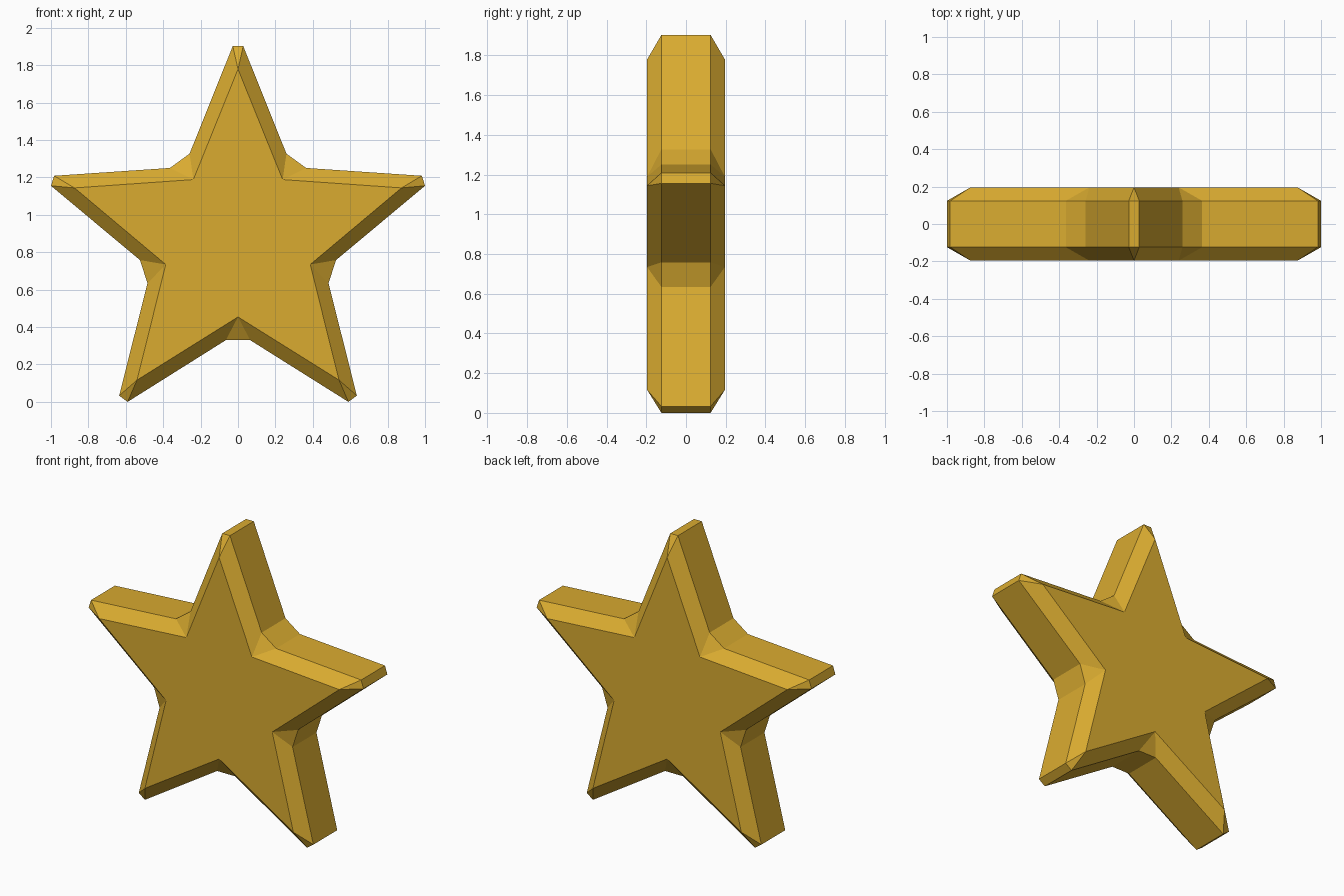
import bpy, bmesh, math

if "Cube" in bpy.data.objects:
    bpy.data.objects.remove(bpy.data.objects["Cube"])

CENTRE_Z = 0.86
FACE_Y, RIM_Y = 0.196, 0.124        # half depth of the flat faces and of the rim
TIP_R, VALLEY_R = 0.919, 0.406      # flat face radii
RIM_TIP_R, RIM_TIP_W = 1.0425, 0.028
RIM_VALLEY_R, RIM_VALLEY_W = 0.53, 0.065

gold = bpy.data.materials.new("golden yellow")
gold.diffuse_color = (0.70, 0.41, 0.03, 1)
gold.use_nodes = True
gold.node_tree.nodes["Principled BSDF"].inputs["Base Color"].default_value = gold.diffuse_color

bm = bmesh.new()


def point(angle, radius, side, y):
    """Point at a radius along an angle, shifted sideways."""
    c, s = math.cos(angle), math.sin(angle)
    return bm.verts.new((radius * c - side * s, y, CENTRE_Z + radius * s + side * c))


def layer(sign):
    """One flat star outline and the cut-corner rim beside it."""
    face, rim = [], []
    for i in range(10):
        a = math.radians(90 + 36 * i)
        tip = i % 2 == 0
        face.append(point(a, TIP_R if tip else VALLEY_R, 0, sign * FACE_Y))
        r, w = (RIM_TIP_R, RIM_TIP_W) if tip else (RIM_VALLEY_R, RIM_VALLEY_W)
        rim += [point(a, r, -w, sign * RIM_Y), point(a, r, w, sign * RIM_Y)]
    return face, rim


front, front_rim = layer(-1)
back, back_rim = layer(1)

# Flat star faces and their chamfers
for face, rim in ((front, front_rim), (back, back_rim)):
    bm.faces.new(face)
    for i in range(10):
        j = (i + 1) % 10
        bm.faces.new((face[i], rim[2 * i], rim[2 * i + 1]))
        bm.faces.new((face[i], rim[2 * i + 1], rim[2 * j], face[j]))

# Outer wall
for i in range(20):
    j = (i + 1) % 20
    bm.faces.new((front_rim[i], front_rim[j], back_rim[j], back_rim[i]))

bmesh.ops.recalc_face_normals(bm, faces=bm.faces)
mesh = bpy.data.meshes.new("star")
bm.to_mesh(mesh)
bm.free()
mesh.materials.append(gold)
star = bpy.data.objects.new("star", mesh)
bpy.context.collection.objects.link(star)
